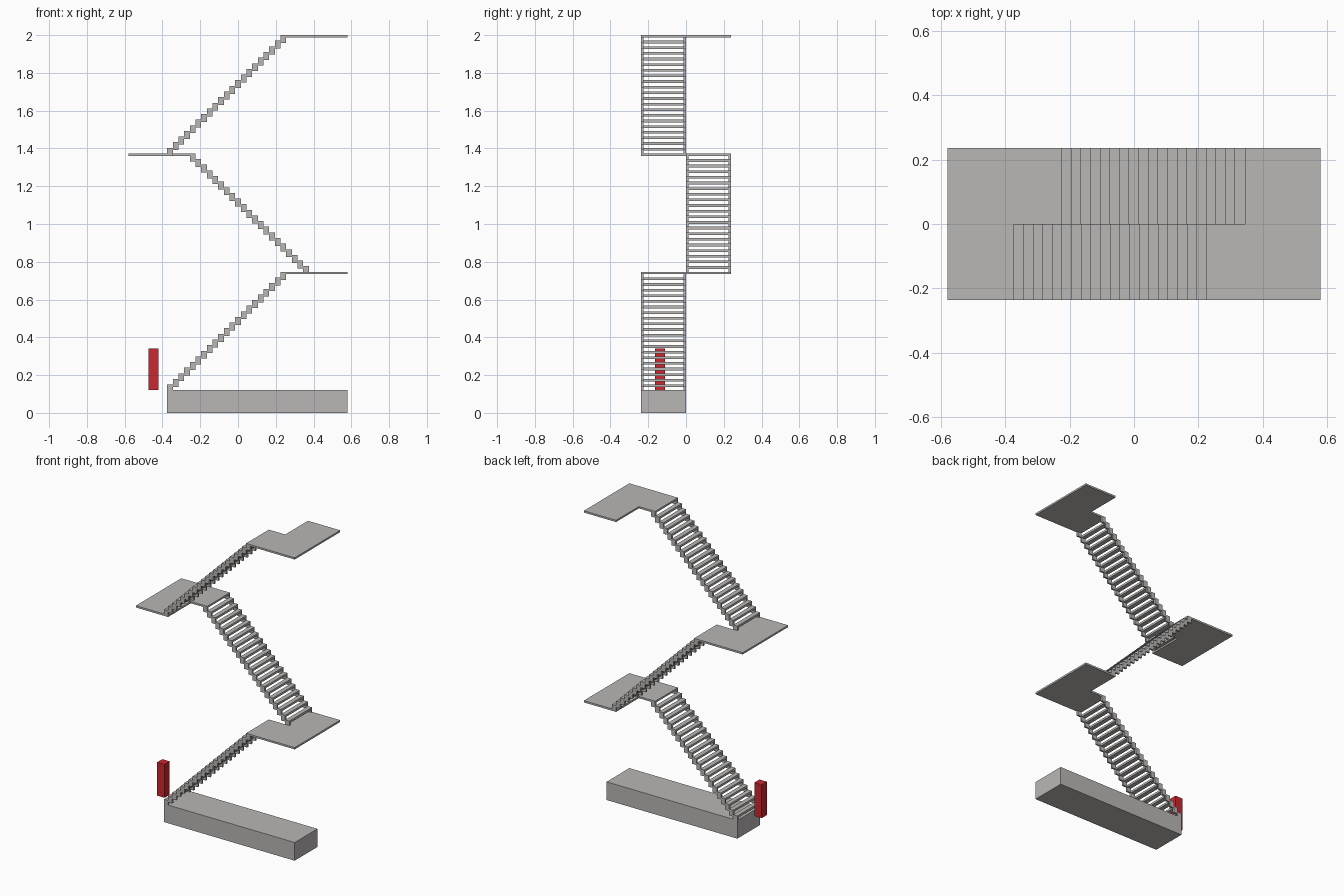
import bpy, bmesh

if "Cube" in bpy.data.objects:
    bpy.data.objects.remove(bpy.data.objects["Cube"])

N = 20                      # treads per flight
RUN = 0.03                  # tread depth
FLOORS = [0.12, 0.7467, 1.3733, 2.0]
RISE = (FLOORS[1] - FLOORS[0]) / (N + 1)
W = 0.237                   # flight width
SLAB = 0.012                # landing thickness
TREAD = 0.014               # tread thickness
SIDE = 0.012                # stringer width
DEPTH = 0.042               # stringer height


def material(name, rgb):
    m = bpy.data.materials.new(name)
    m.diffuse_color = (*rgb, 1)
    m.use_nodes = True
    m.node_tree.nodes["Principled BSDF"].inputs["Base Color"].default_value = m.diffuse_color
    return m


CONCRETE = material("warm_grey", (0.49, 0.475, 0.465))
RED = material("red", (0.60, 0.02, 0.03))


def prism(bm, pts, axis, a, b):
    """Extrude a 2D outline along axis ('y' or 'z') from a to b."""
    def at(p, d):
        return (p[0], d, p[1]) if axis == 'y' else (p[0], p[1], d)
    lo = [bm.verts.new(at(p, a)) for p in pts]
    hi = [bm.verts.new(at(p, b)) for p in pts]
    bm.faces.new(lo)
    bm.faces.new(hi[::-1])
    for i in range(len(pts)):
        j = (i + 1) % len(pts)
        bm.faces.new((lo[j], lo[i], hi[i], hi[j]))


def rect(x0, x1, v0, v1):
    return [(x0, v0), (x1, v0), (x1, v1), (x0, v1)]


def finish(name, bm, mat):
    bmesh.ops.recalc_face_normals(bm, faces=bm.faces)
    me = bpy.data.meshes.new(name)
    bm.to_mesh(me)
    bm.free()
    me.materials.append(mat)
    ob = bpy.data.objects.new(name, me)
    bpy.context.collection.objects.link(ob)


def simple(name, pts, z0, z1, mat):
    bm = bmesh.new()
    prism(bm, pts, 'z', z0, z1)
    finish(name, bm, mat)


def flight(name, floor, s, y0):
    """Open-riser flight; s = 1 climbs towards +x, -1 towards -x."""
    bm = bmesh.new()
    x = lambda i: s * (-0.375 + i * RUN)
    # treads between the stringers
    for i in range(N):
        top = floor + (i + 1) * RISE
        prism(bm, rect(x(i), x(i + 1), top - TREAD, top), 'y', y0 + SIDE, y0 + W - SIDE)
    # saw-tooth stringers, last tooth tucked below the landing
    upper, lower = [], []
    for i in range(N + 1):
        top = floor + (i + 1) * RISE
        bottom = max(floor, top - DEPTH)
        if i == N:
            top -= SLAB
        upper += [(x(i), top), (x(i + 1), top)]
        if i == 1 and bottom <= floor:
            lower[-1] = (x(2), bottom)
        else:
            lower += [(x(i), bottom), (x(i + 1), bottom)]
    for a in (y0, y0 + W - SIDE):
        prism(bm, upper + lower[::-1], 'y', a, a + SIDE)
    finish(name, bm, CONCRETE)


# base block
simple("base_block", rect(-0.375, 0.58, -W, 0), 0, FLOORS[0], CONCRETE)

# alternating flights and L-shaped landings
for k in range(3):
    s = 1 if k % 2 == 0 else -1
    flight(f"stair_flight_{k + 1}", FLOORS[k], s, -W if s > 0 else 0)
    outline = [(0.225, -W), (0.58, -W), (0.58, W), (0.345, W), (0.345, 0), (0.225, 0)]
    simple(f"landing_{k + 1}", [(s * px, s * py) for px, py in outline],
           FLOORS[k + 1] - SLAB, FLOORS[k + 1], CONCRETE)

# red marker post at the foot of the stairs
simple("red_post", rect(-0.475, -0.421, -0.165, -0.111), 0.12, 0.34, RED)
